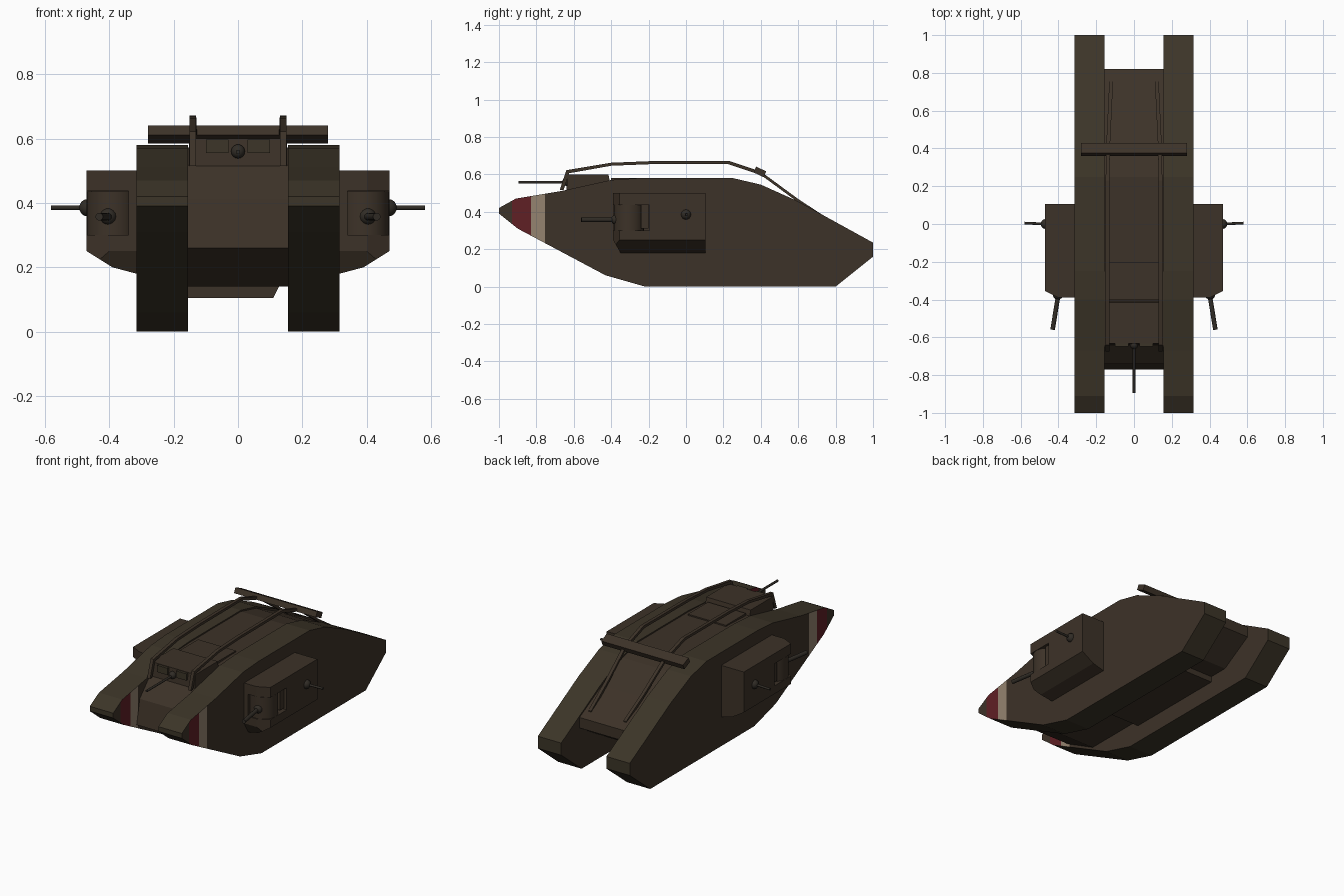
import bpy, bmesh, math
from mathutils import Vector, Matrix

if "Cube" in bpy.data.objects:
    bpy.data.objects.remove(bpy.data.objects["Cube"])


def material(name, rgb):
    m = bpy.data.materials.new(name)
    m.diffuse_color = (*rgb, 1)
    m.use_nodes = True
    m.node_tree.nodes["Principled BSDF"].inputs["Base Color"].default_value = m.diffuse_color
    return m


BROWN = material("hull brown", (0.046, 0.032, 0.021))
OLIVE = material("track olive", (0.045, 0.035, 0.021))
RED = material("stripe red", (0.115, 0.014, 0.018))
CREAM = material("stripe cream", (0.30, 0.23, 0.16))
DARK = material("gun metal", (0.030, 0.025, 0.019))


def finish(bm, name, mats, mirror=False):
    bmesh.ops.recalc_face_normals(bm, faces=bm.faces)
    me = bpy.data.meshes.new(name)
    bm.to_mesh(me)
    bm.free()
    ob = bpy.data.objects.new(name, me)
    bpy.context.collection.objects.link(ob)
    for m in mats:
        me.materials.append(m)
    if mirror:
        ob.modifiers.new("mirror", 'MIRROR')
    return ob


def prism(pts, a, b, axis='X'):
    """Extrude a profile: (y,z) points along X, or (x,z) points along Y."""
    bm = bmesh.new()
    put = (lambda p, t: (t, p[0], p[1])) if axis == 'X' else (lambda p, t: (p[0], t, p[1]))
    f = bm.faces.new([bm.verts.new(put(p, a)) for p in pts])
    r = bmesh.ops.extrude_face_region(bm, geom=[f])
    move = Vector(put((0, 0), b - a))
    bmesh.ops.translate(bm, vec=move, verts=[v for v in r['geom'] if isinstance(v, bmesh.types.BMVert)])
    return bm


def box(x0, x1, y0, y1, z0, z1):
    return prism([(y0, z0), (y1, z0), (y1, z1), (y0, z1)], x0, x1)


def slice_off(bm, co, no):
    """Cut away everything on the normal side of a plane and cap it."""
    bmesh.ops.bisect_plane(bm, geom=bm.verts[:] + bm.edges[:] + bm.faces[:],
                           plane_co=co, plane_no=no, clear_outer=True)
    bmesh.ops.holes_fill(bm, edges=[e for e in bm.edges if e.is_boundary])


def rod(p0, p1, r, sides=12):
    p0, p1 = Vector(p0), Vector(p1)
    d = p1 - p0
    bm = bmesh.new()
    bmesh.ops.create_cone(bm, cap_ends=True, segments=sides, radius1=r, radius2=r, depth=d.length,
                          matrix=Matrix.Translation((p0 + p1) / 2) @ d.to_track_quat('Z', 'Y').to_matrix().to_4x4())
    for f in bm.faces:
        f.smooth = len(f.verts) == 4
    return bm


def ball(c, r):
    bm = bmesh.new()
    bmesh.ops.create_uvsphere(bm, u_segments=14, v_segments=8, radius=r, matrix=Matrix.Translation(c))
    for f in bm.faces:
        f.smooth = True
    return bm


# Track frames: rhomboid side profile, striped horns
outline = [(-1, .39), (-1, .42), (-.91, .47), (-.67, .51), (-.4, .57), (-.25, .58), (.25, .58),
           (.4, .545), (.6, .455), (1, .235), (1, .16), (.8, 0), (-.22, 0), (-.43, .06), (-.9, .31)]
bm = prism(outline, .155, .315)
for y in (-.93, -.83, -.755):
    bmesh.ops.bisect_plane(bm, geom=bm.verts[:] + bm.edges[:] + bm.faces[:],
                           plane_co=(0, y, 0), plane_no=(0, 1, 0))
bm.normal_update()
for f in bm.faces:
    y = f.calc_center_median().y
    if abs(f.normal.x) < .5:
        f.material_index = 1
    elif -.93 < y < -.83:
        f.material_index = 2
    elif -.83 < y < -.755:
        f.material_index = 3
finish(bm, "track_frame", [BROWN, OLIVE, RED, CREAM], True)

# Central hull between the frames
hull = [(-.77, .26), (-.74, .41), (-.64, .515), (-.41, .565), (-.25, .572), (.25, .572), (.4, .535),
        (.6, .44), (.82, .325), (.82, .26), (.62, .14), (-.55, .14)]
finish(prism(hull, -.155, .155), "hull", [BROWN])
finish(prism([(-.155, .105), (.11, .105), (.13, .145), (-.155, .145)], -.15, .5, 'Y'), "belly_plate", [BROWN])

# Driver cab, visors and roof hatch
finish(prism([(-.64, .51), (-.632, .6), (-.415, .6), (-.405, .55)], -.152, .152), "cab", [BROWN])
finish(box(.03, .1, -.648, -.63, .555, .597), "visor", [OLIVE], True)
finish(box(-.13, .13, -.4, -.205, .56, .58), "roof_hatch", [BROWN])
finish(ball((0, -.64, .56), .022), "cab_gun_mount", [DARK])
finish(rod((0, -.63, .558), (0, -.895, .558), .007), "cab_gun", [DARK])

# Sponsons with an opening at the front outer corner
bm = prism([(.31, .18), (.315, .18), (.39, .2), (.47, .25), (.47, .5), (.31, .5)], -.39, .105, 'Y')
slice_off(bm, (.40, -.39, 0), Vector((.035, -.07, 0)))
slice_off(bm, (0, -.39, .25), Vector((0, -.07, -.04)))
sponson = finish(bm, "sponson", [BROWN])
cutter = finish(box(.34, .6, -.6, -.195, .3, .437), "sponson_cutter", [BROWN])
cutter.hide_render = True
cutter.hide_set(True)
cut = sponson.modifiers.new("opening", 'BOOLEAN')
cut.operation, cut.object, cut.solver = 'DIFFERENCE', cutter, 'EXACT'
sponson.modifiers.new("mirror", 'MIRROR')

# Rotating gun shield, mantlet and main gun
finish(rod((.39, -.305, .298), (.39, -.305, .435), .08, 24), "gun_shield", [BROWN], True)
finish(box(.34, .455, -.24, -.2, .31, .437), "shield_backing", [BROWN], True)
finish(ball((.403, -.375, .358), .026), "mantlet", [DARK], True)
finish(rod((.40, -.37, .357), (.431, -.56, .357), .012), "main_gun", [DARK], True)

# Side machine guns in ball mounts
finish(ball((.467, .0, .385), .027), "side_gun_mount", [DARK], True)
finish(rod((.47, .0, .385), (.58, .005, .385), .007), "side_gun", [DARK], True)

# Roof rails, drawn in at the rear
rail = [(-.675, .515), (-.64, .622), (-.4, .662), (-.2, .67), (.23, .672), (.4, .615), (.6, .468), (.77, .357),
        (.77, .335), (.6, .45), (.4, .597), (.22, .656), (-.2, .654), (-.4, .646), (-.625, .606), (-.655, .515)]
bm = prism(rail, .13, .15)
for v in bm.verts:
    if v.co.y > .35:
        v.co.x -= .02 * (v.co.y - .35) / .42
finish(bm, "roof_rail", [BROWN], True)

# Unditching beam lying tilted across the rails
bm = box(-.28, .28, -.03, .03, -.017, .017)
bmesh.ops.transform(bm, verts=bm.verts,
                    matrix=Matrix.Translation((0, .395, .613)) @ Matrix.Rotation(math.radians(-25), 4, 'X'))
finish(bm, "unditching_beam", [BROWN])
